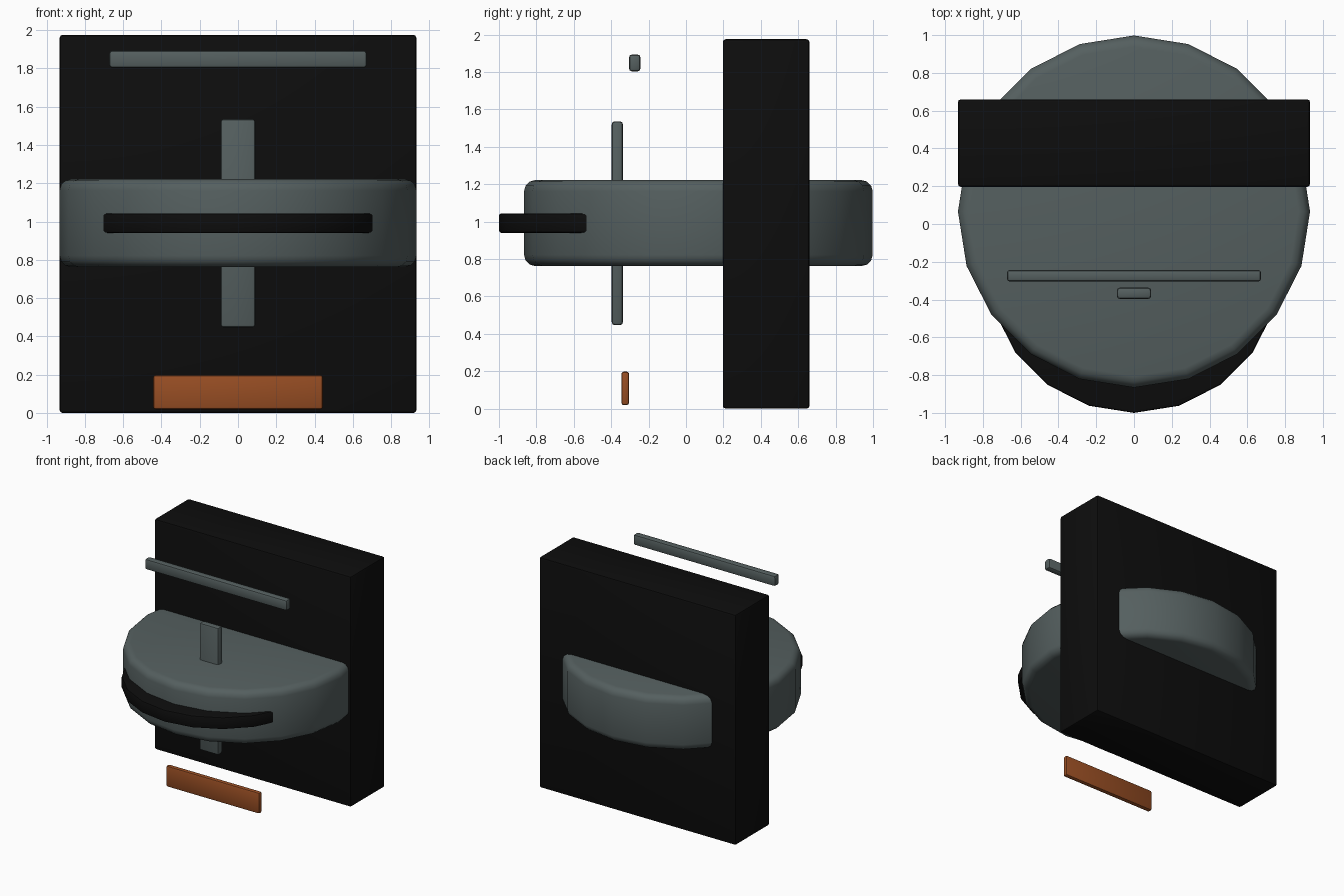
import bpy
import math

if "Cube" in bpy.data.objects:
    bpy.data.objects.remove(bpy.data.objects["Cube"])


def material(name, rgb):
    m = bpy.data.materials.new(name)
    m.diffuse_color = (*rgb, 1)
    m.use_nodes = True
    m.node_tree.nodes["Principled BSDF"].inputs["Base Color"].default_value = m.diffuse_color
    return m


GREY = material("slate grey", (0.09, 0.115, 0.115))
BLACK = material("black", (0.004, 0.004, 0.004))
ORANGE = material("rust orange", (0.31, 0.075, 0.017))


def finish(ob, name, mat, bevel, segments):
    ob.name = name
    ob.data.materials.append(mat)
    bpy.ops.object.transform_apply(location=False, rotation=True, scale=True)
    mod = ob.modifiers.new("rounded edges", 'BEVEL')
    mod.width = bevel
    mod.segments = segments
    mod.limit_method = 'ANGLE'
    mod.angle_limit = math.radians(40)
    bpy.ops.object.modifier_apply(modifier=mod.name)
    bpy.ops.object.shade_smooth_by_angle(angle=math.radians(35))
    return ob


def box(name, half_x, y, z, mat, bevel, segments=2):
    bpy.ops.mesh.primitive_cube_add(
        size=1, location=(0, sum(y) / 2, sum(z) / 2))
    ob = bpy.context.object
    ob.scale = (2 * half_x, y[1] - y[0], z[1] - z[0])
    return finish(ob, name, mat, bevel, segments)


def disc(name, radius, y, z, mat, bevel, segments):
    bpy.ops.mesh.primitive_cylinder_add(
        vertices=20, radius=radius, depth=z[1] - z[0],
        location=(0, y, sum(z) / 2))
    return finish(bpy.context.object, name, mat, bevel, segments)


# Large rounded disc and the dark band bulging from its front
disc("main_disc", 0.932, 0.066, (0.762, 1.222), GREY, 0.06, 3)
disc("front_band", 0.777, -0.223, (0.94, 1.043), BLACK, 0.012, 2)

# Tall slab behind
box("back_slab", 0.932, (0.197, 0.66), (0.0, 1.975), BLACK, 0.015)

# Floating bars and plate in front of the slab
box("top_bar", 0.673, (-0.305, -0.243), (1.803, 1.893), GREY, 0.016)
box("upright_bar", 0.091, (-0.397, -0.337), (0.446, 1.536), GREY, 0.016)
box("lower_plate", 0.443, (-0.346, -0.304), (0.018, 0.198), ORANGE, 0.014)
